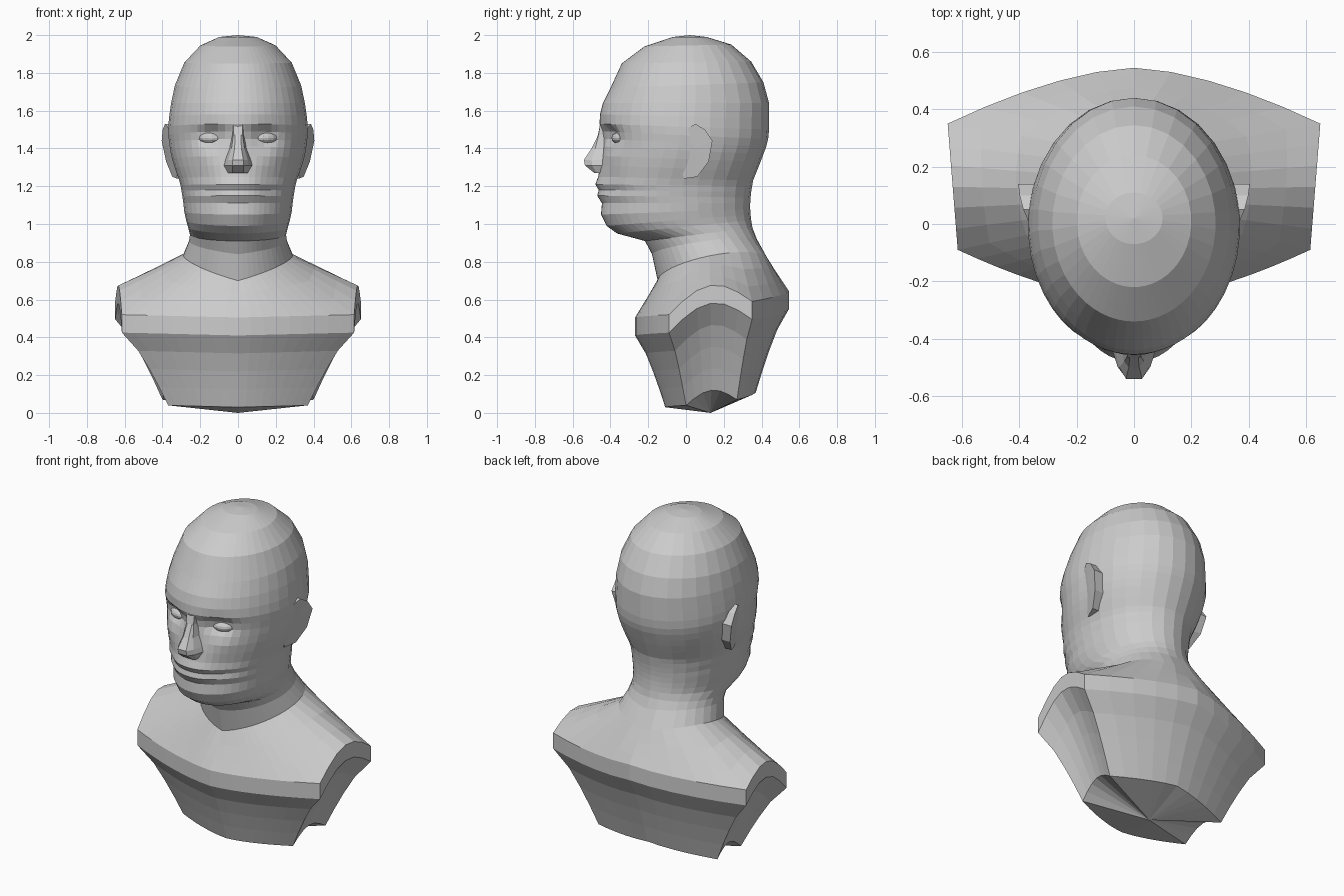
import bpy
import bmesh
from math import sin, cos, pi, exp
from mathutils import Vector

cube = bpy.data.objects.get("Cube")
if cube:
    bpy.data.objects.remove(cube, do_unlink=True)

# Single plaster colour
plaster = bpy.data.materials.new("plaster grey")
plaster.use_nodes = True
colour = (0.6, 0.6, 0.6, 1)
plaster.diffuse_color = colour
plaster.node_tree.nodes["Principled BSDF"].inputs["Base Color"].default_value = colour

HALF = 20              # columns on each half of the figure
FRONT, BACK = 9, 15    # columns where the shoulder cuts begin and end


def loft(name, rings, start=None, end=None):
    """Skin closed rings of points; each end is a cap or a fan to an apex."""
    bm = bmesh.new()
    loops = [[bm.verts.new(p) for p in ring] for ring in rings]
    count = len(loops[0])
    for a, b in zip(loops, loops[1:]):
        for i in range(count):
            j = (i + 1) % count
            bm.faces.new((a[i], a[j], b[j], b[i]))
    for loop, apex in ((loops[0], start), (loops[-1], end)):
        if apex is None:
            bm.faces.new(loop)
        else:
            tip = bm.verts.new(apex)
            for i in range(count):
                bm.faces.new((loop[i], loop[(i + 1) % count], tip))
    bmesh.ops.recalc_face_normals(bm, faces=bm.faces)
    mesh = bpy.data.meshes.new(name)
    bm.to_mesh(mesh)
    bm.free()
    mesh.materials.append(plaster)
    obj = bpy.data.objects.new(name, mesh)
    bpy.context.collection.objects.link(obj)
    return obj


def whole(half):
    """Mirror a half ring, running from front centre to back centre."""
    return half + [Vector((-p.x, p.y, p.z)) for p in half[-2:0:-1]]


def bump(x, z, cx, cz, sx, sz):
    return exp(-((abs(x) - cx) / sx) ** 2 - ((z - cz) / sz) ** 2)


def head_ring(yf, zf, yb, zb, width, lift=0):
    """Tilted oval, with columns gathered towards the face."""
    half = []
    for i in range(HALF + 1):
        a = pi * i / HALF
        a -= 0.4 * sin(a)
        k = (1 - cos(a)) / 2
        x = width * sin(a)
        y = yf + (yb - yf) * k
        z = zf + (zb - zf) * k + lift * sin(a)
        if y < -0.1:
            # Eye sockets, cheekbones and hollows below them
            y += 0.05 * bump(x, z, 0.14, 1.465, 0.07, 0.045)
            y -= 0.012 * bump(x, z, 0.2, 1.36, 0.07, 0.05)
            y += 0.015 * bump(x, z, 0.17, 1.2, 0.06, 0.08)
        half.append(Vector((x, y, z)))
    return whole(half)


def bust_ring(front, front_corner, back_corner, back, arch):
    """Curved chest, arched shoulder cut, curved back."""
    front, fc, bc, back = map(Vector, (front, front_corner, back_corner, back))

    def bow(centre, corner, t):
        p = centre.lerp(corner, t)
        p.y = centre.y + (corner.y - centre.y) * t ** 1.6
        return p

    half = []
    for i in range(HALF + 1):
        if i <= FRONT:
            half.append(bow(front, fc, i / FRONT))
        elif i < BACK:
            t = (i - FRONT) / (BACK - FRONT)
            half.append(fc.lerp(bc, t) + Vector((0, 0, arch * sin(pi * t))))
        else:
            half.append(bow(back, bc, (HALF - i) / (HALF - BACK)))
    return whole(half)


def blend(a, b, t, pull=1.0):
    """Ring between two rings; pull below 1 makes the wall concave."""
    out = []
    for p, q in zip(a, b):
        r = p.lerp(q, t ** pull)
        r.z = p.z + (q.z - p.z) * t
        out.append(r)
    return out


# Head and neck: front y, front z, back y, back z, half width
sections = [
    (-.07, 1.99, .11, 1.99, .10),
    (-.22, 1.94, .24, 1.95, .20),
    (-.34, 1.85, .345, 1.86, .285),
    (-.40, 1.72, .41, 1.75, .335),
    (-.44, 1.64, .44, 1.64, .355),
    (-.455, 1.58, .44, 1.56, .365),
    (-.458, 1.53, .44, 1.5, .37),
    (-.445, 1.49, .435, 1.45, .37),
    (-.44, 1.45, .425, 1.41, .365),
    (-.44, 1.41, .41, 1.37, .36),
    (-.445, 1.36, .395, 1.33, .35),
    (-.455, 1.31, .375, 1.28, .335),
    (-.465, 1.25, .355, 1.23, .315),
    (-.48, 1.21, .35, 1.2, .305),
    (-.462, 1.18, .345, 1.17, .30),
    (-.47, 1.15, .342, 1.14, .295),
    (-.445, 1.11, .34, 1.11, .29),
    (-.45, 1.05, .34, 1.08, .285),
    (-.42, .99, .342, 1.05, .275),
    (-.365, .95, .345, 1.02, .265),
    (-.217, .91, .352, .98, .255),
]
rings = [head_ring(*s) for s in sections]
rings.append(head_ring(-.18, .84, .375, .92, .26, 0.03))
neck = head_ring(-.15, .70, .434, .81, .29, 0.08)

# Shoulders, rim and tapering base
rim = bust_ring((0, -.27, .505), (.615, -.09, .52), (.65, .35, .59), (0, .545, .645), 0.12)
rim_low = [p - Vector((0, 0, 0.095)) for p in rim]
base = bust_ring((0, -.11, .03), (.37, 0, .04), (.4, .27, .07), (0, .37, .11), 0.065)
rings += [neck, blend(neck, rim, 0.35), blend(neck, rim, 0.7), rim, rim_low]
rings += [blend(rim_low, base, t, 0.75) for t in (0.25, 0.5, 0.75)]
rings.append(base)
loft("head_and_bust", rings, start=(0, 0.02, 2), end=(0, 0.13, 0))

# Nose: height, ridge y, ridge half width, root half width
nose = []
for z, y, top, root in (
    (1.53, -.45, .02, .03), (1.47, -.466, .015, .035), (1.40, -.50, .018, .05),
    (1.34, -.54, .028, .075), (1.31, -.535, .03, .085), (1.27, -.485, .03, .065),
):
    mid = (top + root) / 2
    side = [(top, y), (mid, (y - 0.46) / 2), (root, -0.41)]
    nose.append([(x, v, z) for x, v in side] + [(-x, v, z) for x, v in side[::-1]])
loft("nose", nose)

# Ears and closed eyelids, one on each side
outline = [(-.02, 1.49), (.05, 1.53), (.1, 1.5), (.14, 1.44),
           (.12, 1.33), (.06, 1.25), (-.01, 1.24), (-.04, 1.33)]
for label, s in (("left", 1), ("right", -1)):
    inner = [(s * 0.3, y, z) for y, z in outline]
    outer = [(s * (0.35 + 0.35 * (y + 0.04) - 0.15 * (1.5 - z)), y, z) for y, z in outline]
    loft(label + "_ear", [inner, outer], end=(s * 0.37, 0.05, 1.4), start=(s * 0.3, 0.05, 1.4))

    bpy.ops.mesh.primitive_uv_sphere_add(segments=12, ring_count=8, radius=0.06,
                                         location=(s * 0.15, -0.355, 1.455))
    lid = bpy.context.object
    lid.name = label + "_eyelid"
    lid.scale = (1, 0.6, 0.5)
    lid.rotation_euler.z = s * 0.35
    lid.data.materials.append(plaster)
